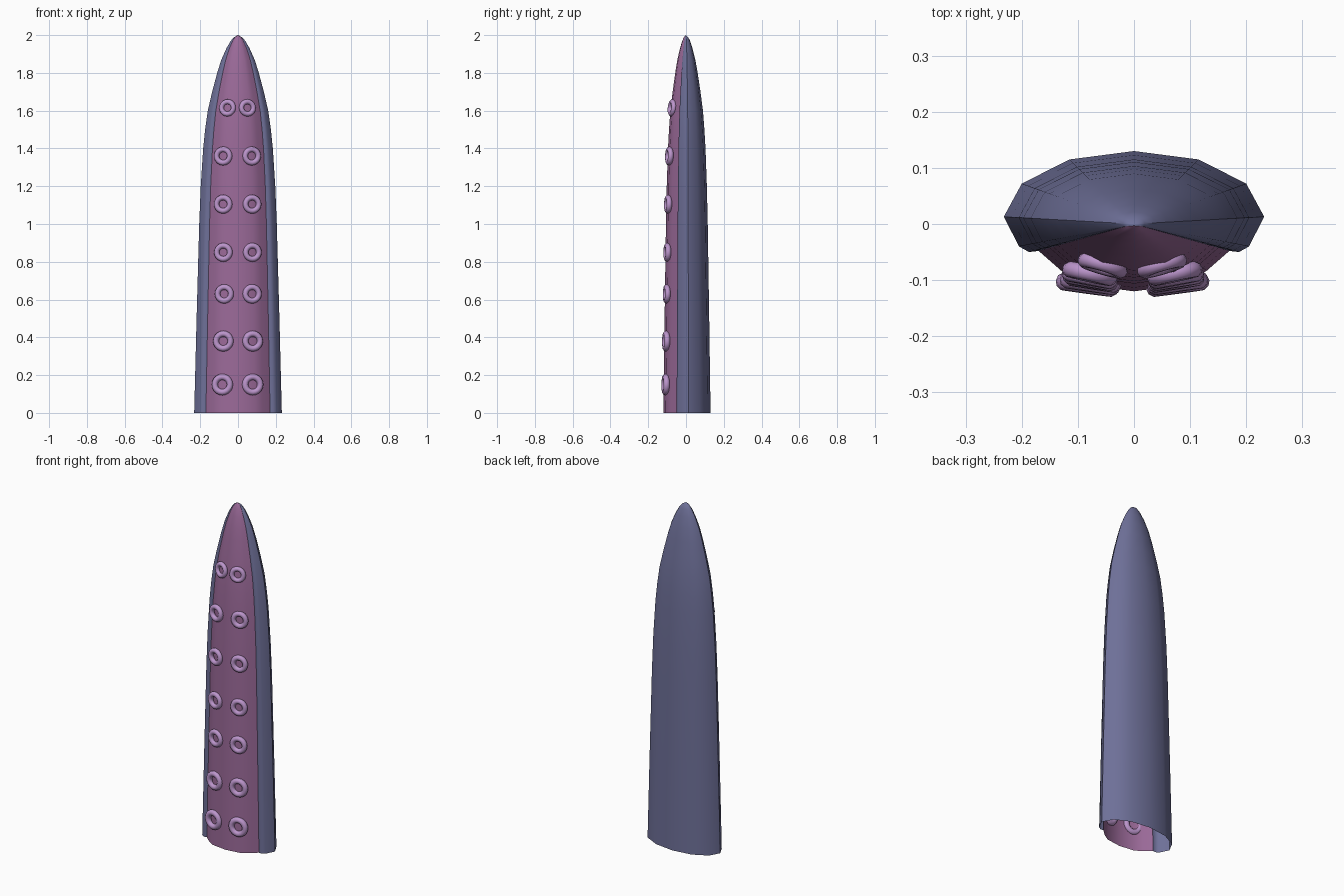
import bpy, bmesh, math
from mathutils import Vector, Matrix

if "Cube" in bpy.data.objects:
    bpy.data.objects.remove(bpy.data.objects["Cube"])


def material(name, rgb):
    m = bpy.data.materials.new(name)
    m.diffuse_color = (*rgb, 1)
    m.use_nodes = True
    m.node_tree.nodes["Principled BSDF"].inputs["Base Color"].default_value = m.diffuse_color
    return m


blue = material("slate blue skin", (0.156, 0.162, 0.315))
pink = material("mauve underside", (0.33, 0.145, 0.32))
lilac = material("lilac sucker", (0.50, 0.30, 0.60))

# half cross-section at the base, front middle round to back middle
HALF = [(0, -0.12), (0.09, -0.108), (0.13, -0.083), (0.17, -0.048), (0.187, -0.05),
        (0.205, -0.04), (0.232, 0.013), (0.2, 0.072), (0.115, 0.115), (0, 0.13)]
SECTION = HALF + [(-x, y) for x, y in HALF[-2:0:-1]]
# height and scale of each ring
RINGS = [(0, 1), (0.5, 0.945), (1.0, 0.885), (1.2, 0.85), (1.4, 0.795), (1.5, 0.75),
         (1.6, 0.69), (1.7, 0.59), (1.8, 0.475), (1.87, 0.38), (1.93, 0.265),
         (1.97, 0.165), (1.99, 0.085)]


def scale_at(z):
    for (z0, s0), (z1, s1) in zip(RINGS, RINGS[1:]):
        if z <= z1:
            return s0 + (s1 - s0) * (z - z0) / (z1 - z0)
    return 0


# tapering tentacle skin, open at the bottom
bm = bmesh.new()
rings = [[bm.verts.new((x * s, y * s, z)) for x, y in SECTION] for z, s in RINGS]
tip = bm.verts.new((0, -0.003, 2))
n = len(SECTION)
for i in range(n):
    j = (i + 1) % n
    mat = 1 if i < 3 or i >= n - 3 else 0   # front strip is the underside
    for a, b in zip(rings, rings[1:]):
        bm.faces.new((a[i], a[j], b[j], b[i])).material_index = mat
    bm.faces.new((rings[-1][i], rings[-1][j], tip)).material_index = mat
me = bpy.data.meshes.new("tentacle")
bm.to_mesh(me)
bm.free()
me.materials.append(blue)
me.materials.append(pink)
body = bpy.data.objects.new("tentacle", me)
bpy.context.collection.objects.link(body)
bpy.context.view_layer.objects.active = body
body.select_set(True)
bpy.ops.object.shade_smooth_by_angle(angle=math.radians(40))

# two columns of ring suckers: height, left x, right x, outer radius
ROWS = [(0.15, -0.083, 0.078, 0.057), (0.38, -0.078, 0.078, 0.055),
        (0.63, -0.073, 0.075, 0.051), (0.85, -0.078, 0.076, 0.050),
        (1.105, -0.079, 0.075, 0.050), (1.36, -0.079, 0.073, 0.050),
        (1.615, -0.056, 0.050, 0.046)]
for z, left, right, r in ROWS:
    s = scale_at(z)
    lean = (scale_at(z + 0.05) - scale_at(z - 0.05)) / 0.1 * 0.11
    for side, x in (("left", left), ("right", right)):
        tilt = math.copysign(0.13 + 0.6 * (1 - s) ** 1.2, x)
        normal = Vector((math.sin(tilt), -math.cos(tilt), -lean))
        minor = r * 0.29
        bpy.ops.mesh.primitive_torus_add(
            major_segments=20, minor_segments=10,
            major_radius=r - minor, minor_radius=minor,
            location=(x, -0.110 * s, z),
            rotation=normal.to_track_quat('Z', 'Y').to_euler())
        sucker = bpy.context.object
        sucker.name = f"{side}_sucker"
        sucker.data.materials.append(lilac)
        bpy.ops.object.shade_smooth()
